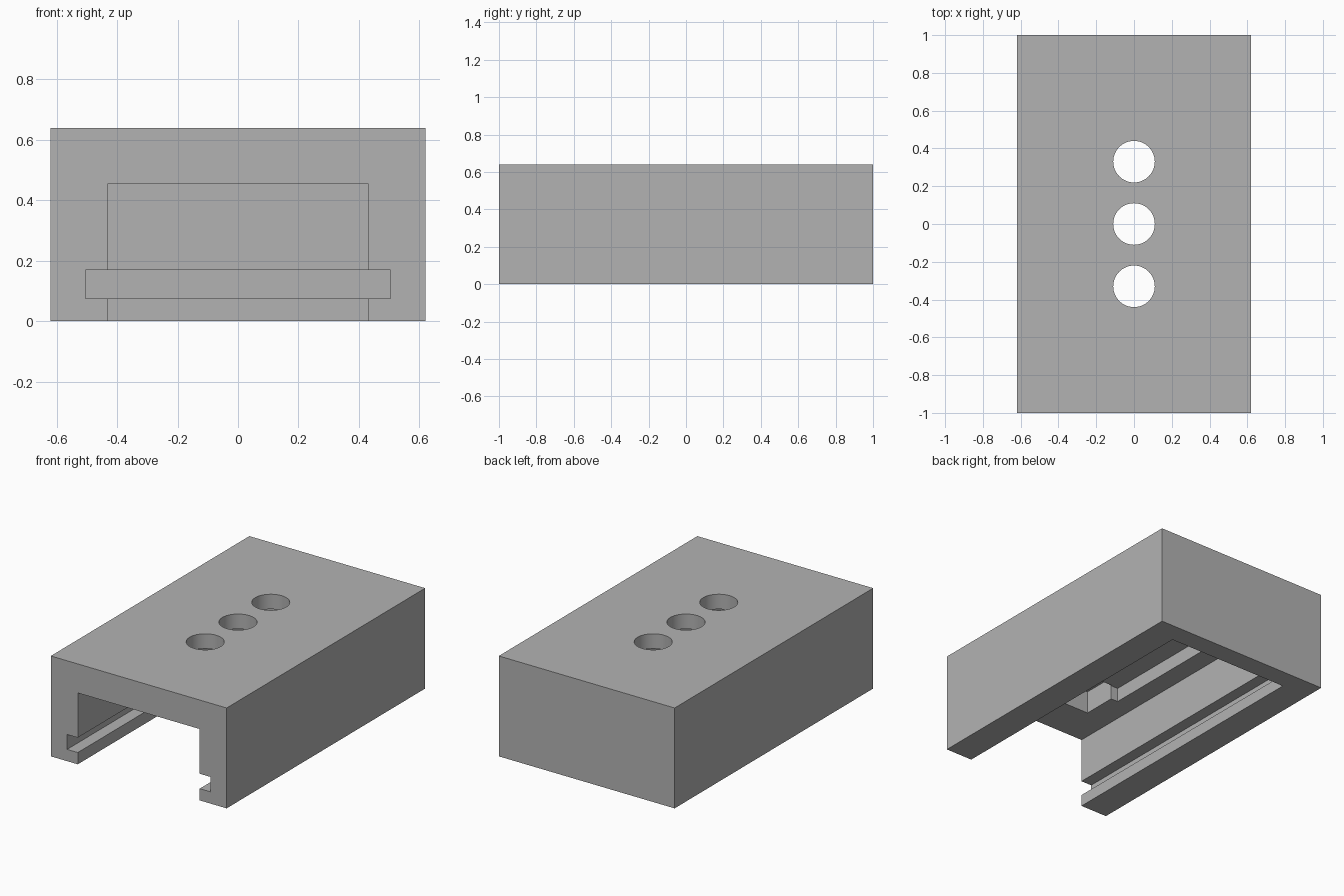
import bpy

old = bpy.data.objects.get("Cube")
if old:
    bpy.data.objects.remove(old, do_unlink=True)

grey = bpy.data.materials.new("plain grey")
grey.use_nodes = True
colour = (0.45, 0.45, 0.45, 1)
grey.diffuse_color = colour
grey.node_tree.nodes["Principled BSDF"].inputs["Base Color"].default_value = colour


def box(name, x, y, z):
    """Box spanning the given (low, high) ranges."""
    spans = (x, y, z)
    bpy.ops.mesh.primitive_cube_add(size=1, location=[(a + b) / 2 for a, b in spans])
    ob = bpy.context.object
    ob.name = name
    ob.scale = [b - a for a, b in spans]
    bpy.ops.object.transform_apply(location=True, rotation=False, scale=True)
    ob.data.materials.append(grey)
    return ob


def carve(body, cutter):
    """Subtract the cutter from the body, then discard it."""
    cutter.hide_render = True
    mod = body.modifiers.new(cutter.name, 'BOOLEAN')
    mod.operation = 'DIFFERENCE'
    mod.solver = 'EXACT'
    mod.object = cutter
    bpy.context.view_layer.objects.active = body
    bpy.ops.object.modifier_apply(modifier=mod.name)
    bpy.data.objects.remove(cutter, do_unlink=True)


# Solid outer housing
housing = box("housing", (-0.62, 0.62), (-1, 1), (0, 0.64))

# Main chamber, open at the front and underneath
carve(housing, box("chamber", (-0.43, 0.43), (-1.1, 0.87), (-0.1, 0.455)))

# Groove for a sliding cover
carve(housing, box("cover_groove", (-0.505, 0.505), (-1.1, 0.94), (0.075, 0.17)))

# Shallow ceiling recess and the deeper pocket in front of it
carve(housing, box("ceiling_recess", (-0.3, 0.3), (-0.51, 0.51), (0.4, 0.545)))
carve(housing, box("front_pocket", (-0.25, 0.25), (-0.73, -0.505), (0.4, 0.6)))

# Three round holes through the roof
for y in (-0.33, 0, 0.33):
    bpy.ops.mesh.primitive_cylinder_add(vertices=48, radius=0.11, depth=0.4, location=(0, y, 0.6))
    hole = bpy.context.object
    hole.name = "roof_hole"
    hole.data.materials.append(grey)
    carve(housing, hole)

# Smooth hole walls, sharp box edges
bpy.ops.object.select_all(action='DESELECT')
housing.select_set(True)
bpy.context.view_layer.objects.active = housing
bpy.ops.object.shade_smooth_by_angle()
